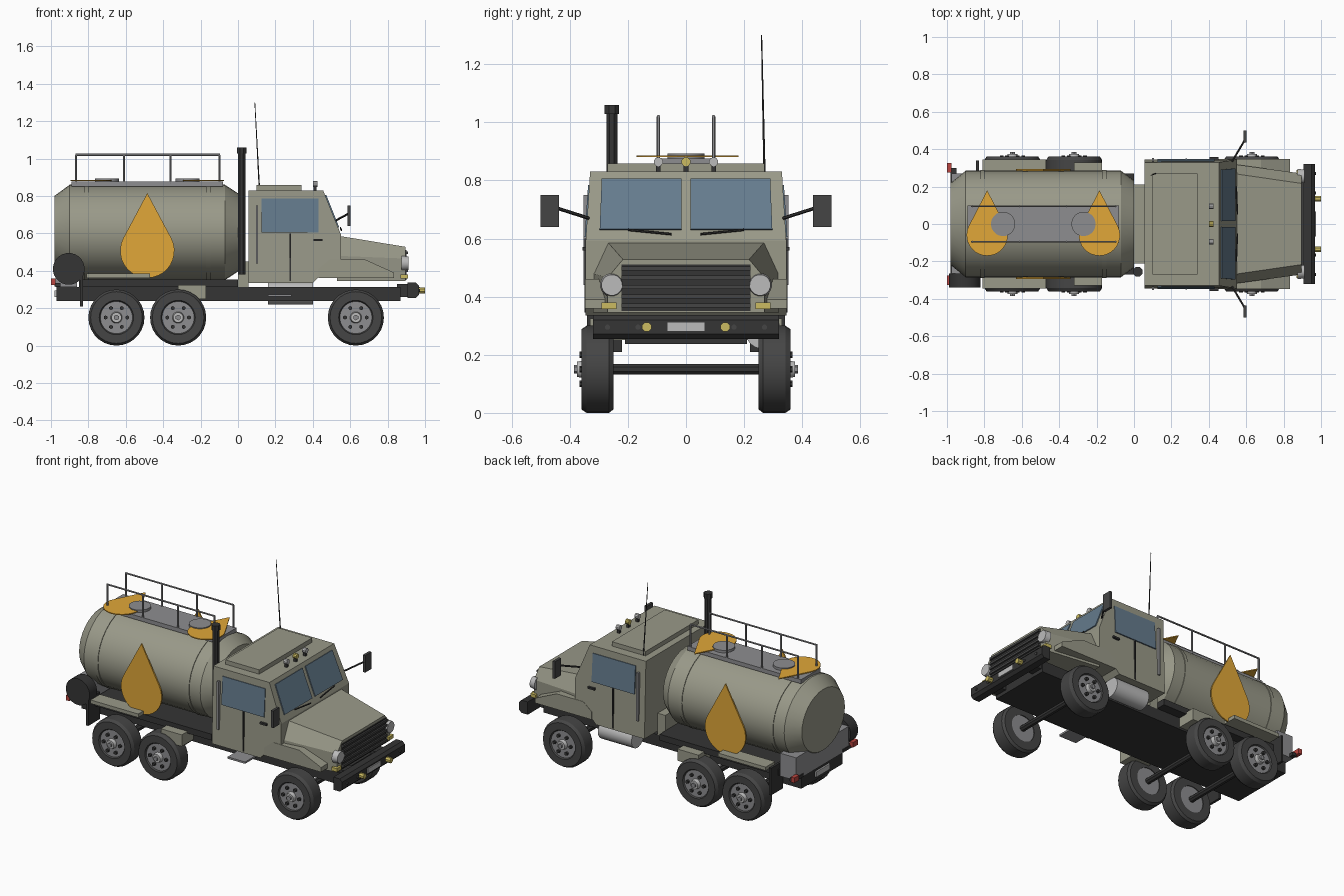
import bpy, bmesh, math
from mathutils import Vector

if "Cube" in bpy.data.objects:
    bpy.data.objects.remove(bpy.data.objects["Cube"])

def mat(name, c):
    m = bpy.data.materials.new(name)
    m.diffuse_color = (*c, 1)
    m.use_nodes = True
    m.node_tree.nodes["Principled BSDF"].inputs["Base Color"].default_value = m.diffuse_color
    return m

OLIVE = mat("olive", (.32, .32, .25))
DARK = mat("dark", (.035, .035, .035))
RUBBER = mat("rubber", (.06, .06, .06))
GREY = mat("metal", (.27, .27, .28))
LIGHT = mat("light_metal", (.5, .5, .5))
GLASS = mat("glass", (.13, .2, .27))
ORANGE = mat("orange", (.75, .39, .04))
AMBER = mat("amber", (.6, .5, .12))
RED = mat("red", (.5, .06, .05))

def loft(name, rings, m, closed=False, smooth=False):
    """Bridge equal-sized rings of 3D points; cap the ends unless closed."""
    bm = bmesh.new()
    vs = [[bm.verts.new(p) for p in r] for r in rings]
    n = len(rings[0])
    for a, b in zip(vs, vs[1:] + ([vs[0]] if closed else [])):
        for i in range(n):
            bm.faces.new((a[i], a[(i + 1) % n], b[(i + 1) % n], b[i]))
    if not closed:
        bm.faces.new(vs[0])
        bm.faces.new(vs[-1])
    bmesh.ops.recalc_face_normals(bm, faces=bm.faces)
    me = bpy.data.meshes.new(name)
    bm.to_mesh(me)
    bm.free()
    me.materials.append(m)
    ob = bpy.data.objects.new(name, me)
    bpy.context.collection.objects.link(ob)
    if smooth:
        bpy.ops.object.select_all(action='DESELECT')
        ob.select_set(True)
        bpy.context.view_layer.objects.active = ob
        bpy.ops.object.shade_smooth_by_angle(angle=math.radians(32))
    return ob

def box(name, x, y, z, m):
    return loft(name, [[(X, y[0], z[0]), (X, y[1], z[0]), (X, y[1], z[1]), (X, y[0], z[1])] for X in x], m)

def pair(name, x, y, z, m):
    for s in (-1, 1):
        box(name, x, sorted((s * y[0], s * y[1])), z, m)

def tube(name, a, b, r, m, n=8, r2=None):
    a, b = Vector(a), Vector(b)
    q = (b - a).to_track_quat('Z', 'Y')
    def ring(c, rad):
        return [c + q @ Vector((rad * math.cos(t), rad * math.sin(t), 0))
                for t in (2 * math.pi * (i + .5) / n for i in range(n))]
    return loft(name, [ring(a, r), ring(b, r2 or r)], m, smooth=n > 8)

def plate(name, pts, offset, m):
    o = Vector(offset)
    return loft(name, [pts, [Vector(p) + o for p in pts]], m)

def drop(r, d):
    """Teardrop outline around its round centre, tip at distance d."""
    a = math.acos(r / d)
    arc = [a + (2 * math.pi - 2 * a) * i / 20 for i in range(21)]
    return [(0, d)] + [(r * math.sin(t), r * math.cos(t)) for t in arc]

# wheels: tyre, rim, hub and bolts
def wheel(x, s):
    z, n = .15, 28
    prof = [(.085, .25), (.138, .25), (.15, .265), (.15, .342), (.138, .36), (.092, .36), (.085, .35)]
    rings = [[(x + r * math.cos(t), s * y, z + r * math.sin(t)) for r, y in prof]
             for t in (2 * math.pi * i / n for i in range(n))]
    loft("tyre", rings, RUBBER, closed=True, smooth=True)
    tube("rim", (x, s * .255, z), (x, s * .352, z), .086, GREY, 28)
    tube("hub", (x, s * .35, z), (x, s * .375, z), .032, LIGHT, 12, .027)
    tube("hub_cap", (x, s * .37, z), (x, s * .385, z), .015, GREY, 6)
    for i in range(6):
        t = math.pi * i / 3
        p = (x + .058 * math.cos(t), z + .058 * math.sin(t))
        tube("wheel_bolt", (p[0], s * .35, p[1]), (p[0], s * .366, p[1]), .011, DARK, 6)

for wx in (-.65, -.32, .63):
    for s in (-1, 1):
        wheel(wx, s)
    tube("axle", (wx, -.26, .15), (wx, .26, .15), .02, DARK)

# chassis and rear platform
box("chassis", (-.97, .87), (-.21, .21), (.237, .312), DARK)
box("tank_deck", (-.85, 0), (-.27, .27), (.312, .352), DARK)
box("front_bulkhead", (0, .056), (-.21, .21), (.31, .45), OLIVE)
pair("rear_fender", (-.81, -.47), (.25, .345), (.362, .385), OLIVE)
pair("mud_flap", (-.845, -.83), (.22, .34), (.21, .385), DARK)
pair("side_bracket", (-.32, -.17), (.21, .33), (.25, .325), OLIVE)
box("rear_locker", (-.975, -.86), (-.27, .27), (.312, .46), GREY)
box("rear_plate", (-.98, -.97), (-.07, .07), (.26, .295), LIGHT)
pair("tail_light", (-1, -.975), (.275, .325), (.325, .358), RED)
pair("tail_light_bracket", (-.98, -.95), (.2, .3), (.315, .335), DARK)
tube("hose_drum", (-.905, -.265, .41), (-.905, -.34, .41), .085, DARK, 24)

# tank body with tapered ends and raised bands
def tank_ring(x, k, n=32):
    return [(x, .285 * k * math.cos(t), .605 + .255 * k * math.sin(t))
            for t in (2 * math.pi * i / n for i in range(n))]

loft("tank", [tank_ring(x, k) for x, k in
     ((-.98, .77), (-.9, 1), (-.07, 1), (0, .82))], OLIVE, smooth=True)
for x in (-.81, -.16):
    loft("tank_band", [tank_ring(x - .012, 1.015), tank_ring(x + .012, 1.015)], OLIVE, smooth=True)

# teardrop panels on the tank sides and top
for s in (-1, 1):
    plate("side_drop", [(-.485 + u, s * .284, .507 + v) for u, v in drop(.145, .308)], (0, s * .009, 0), ORANGE)
for x in (-.785, -.185):
    plate("top_drop", [(x + u, -.06 + v, .88) for u, v in drop(.11, .24)], (0, 0, .006), ORANGE)

# walkway, hatches and guard rails
box("walkway", (-.89, -.08), (-.1, .1), (.85, .876), GREY)
for x in (-.70, -.27):
    tube("hatch", (x, 0, .86), (x, 0, .892), .065, GREY, 24)
for y in (-.095, .095):
    tube("guard_rail", (-.868, y, 1.02), (-.097, y, 1.02), .006, GREY, 6)
    for x in (-.865, -.61, -.36, -.1):
        tube("rail_post", (x, y, .865), (x, y, 1.02), .006, GREY, 6)

# cab: side profile swept across, narrower at the roof
prof = [(.055, .335), (.055, .83), (.455, .83), (.55, .594), (.55, .365), (.43, .365), (.4, .335)]
def half(z):
    return .345 - max(0, z - .6) * .065
loft("cab", [[(x, s * half(z), z) for x, z in prof] for s in (-1, 1)], OLIVE)
box("roof_panel", (.1, .34), (-.27, .27), (.825, .858), OLIVE)
pair("cab_seam", (.276, .284), (.34, .349), (.345, .6), DARK)
pair("grab_bar", (.095, .108), (.335, .353), (.44, .75), GREY)
pair("door_handle", (.405, .452), (.34, .357), (.558, .57), DARK)

# windows
for s in (-1, 1):
    plate("side_window", [(x, s * (half(z) - .004), z) for x, z in
          ((.125, .605), (.43, .605), (.43, .785), (.125, .785))], (0, s * .008, 0), GLASS)
    def shield(y, z):
        return (.455 + (.83 - z) * .4025, s * y, z)
    plate("windshield", [shield(.015, .63), shield(.297, .63), shield(.29, .805), shield(.015, .805)],
          (.006, 0, .002), GLASS)
    tube("wiper", Vector(shield(.05, .615)) + Vector((.012, 0, 0)),
         Vector(shield(.2, .63)) + Vector((.012, 0, 0)), .004, DARK, 6)

# hood and front fenders
def hood_ring(x, a, b, top, mid):
    return [(x, -b, .345), (x, -b, mid), (x, -a, top), (x, a, top), (x, b, mid), (x, b, .345)]
loft("hood", [hood_ring(.53, .27, .32, .588, .48), hood_ring(.895, .217, .27, .528, .465)], OLIVE)
for s in (-1, 1):
    plate("front_fender", [(x, s * .2, z) for x, z in ((.43, .36), (.43, .41), (.49, .46),
          (.68, .46), (.835, .39), (.835, .36))], (0, s * .147, 0), OLIVE)

# grille and lamps
box("grille", (.885, .9), (-.222, .222), (.35, .51), DARK)
for i in range(5):
    z = .362 + i * .032
    box("grille_slat", (.89, .91), (-.222, .222), (z, z + .014), RUBBER)
for s in (-1, 1):
    tube("headlight", (.875, s * .255, .44), (.912, s * .255, .44), .041, LIGHT, 16, .036)
    tube("fog_light", (.96, s * .135, .295), (1, s * .135, .295), .017, AMBER, 8)
    for y in (.165, .27):
        tube("bumper_bolt", (.96, s * y, .295), (.972, s * y, .295), .009, RUBBER, 8)
pair("turn_signal", (.87, .908), (.24, .29), (.358, .38), AMBER)

# bumper with chamfered section
loft("bumper", [[(x, y, z) for x, z in ((.905, .255), (.95, .255), (.967, .272),
     (.967, .32), (.95, .337), (.905, .337))] for y in (-.32, .32)], DARK)
pair("bumper_mount", (.85, .91), (.12, .2), (.26, .33), DARK)
box("front_plate", (.96, .974), (-.066, .066), (.28, .312), LIGHT)

# exhaust stack, antenna and roof lamps
tube("exhaust", (.02, -.255, .38), (.02, -.255, 1.04), .021, DARK, 8)
tube("exhaust_cap", (.02, -.255, 1.028), (.02, -.255, 1.06), .027, DARK, 8)
tube("antenna", (.115, .27, .825), (.09, .26, 1.3), .004, DARK, 6, .002)
for y, m in ((-.095, LIGHT), (0, AMBER), (.095, LIGHT)):
    tube("roof_lamp", (.4, y, .864), (.425, y, .864), .016, m, 10)
    box("roof_lamp_foot", (.403, .42), (y - .008, y + .008), (.828, .855), DARK)

# wing mirrors
for s in (-1, 1):
    tube("mirror_arm", (.525, s * .335, .67), (.59, s * .445, .705), .006, DARK, 6)
pair("wing_mirror", (.585, .602), (.437, .5), (.64, .75), RUBBER)

# fuel cylinder on one side, step on the other
tube("fuel_cylinder", (.16, .265, .282), (.4, .265, .282), .062, LIGHT, 20)
box("cab_step", (.16, .285), (-.335, -.2), (.262, .274), GREY)
